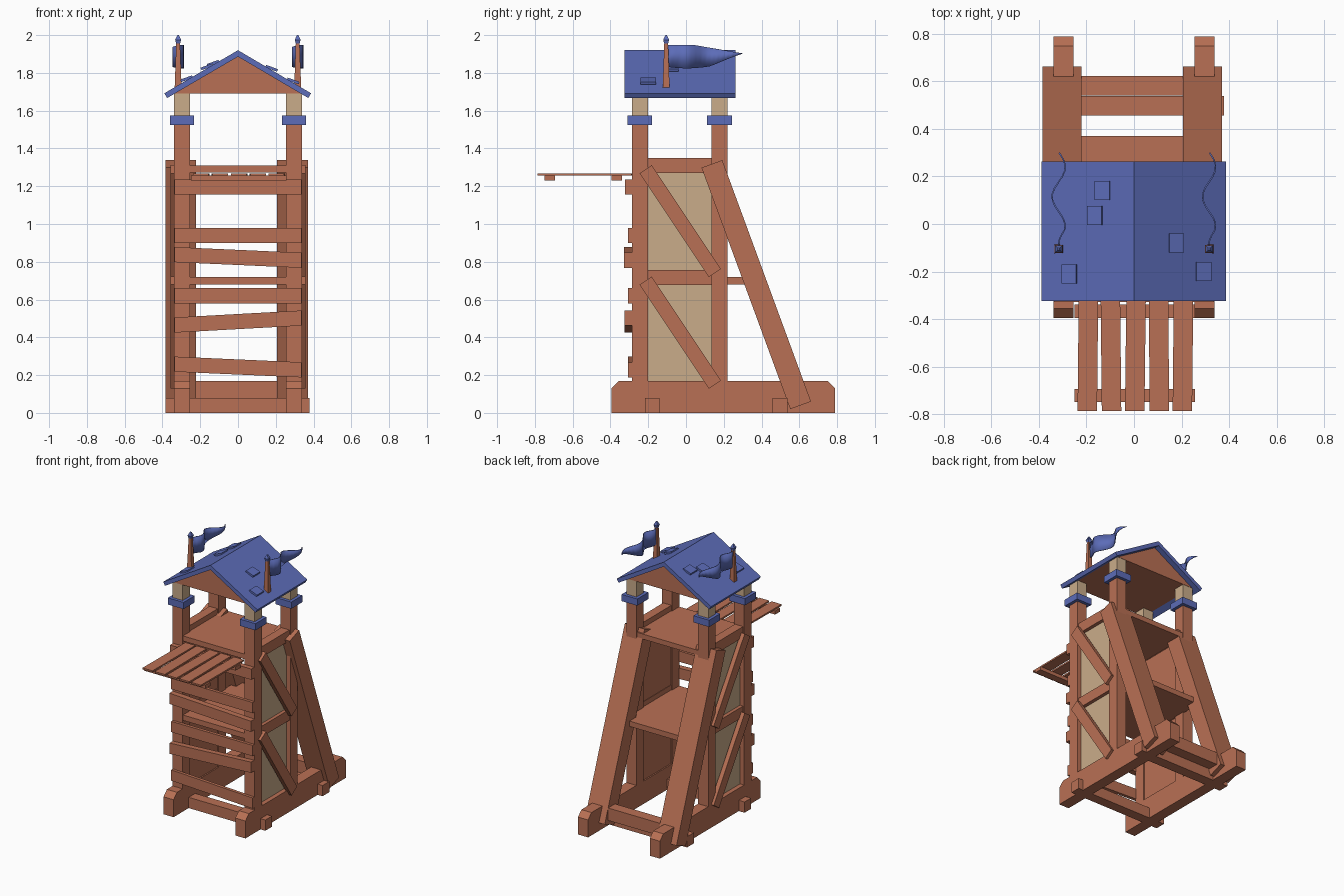
import bpy, bmesh, math
from mathutils import Matrix, Vector

if "Cube" in bpy.data.objects:
    bpy.data.objects.remove(bpy.data.objects["Cube"])


def material(name, rgb):
    m = bpy.data.materials.new(name)
    m.diffuse_color = (*rgb, 1)
    m.use_nodes = True
    m.node_tree.nodes["Principled BSDF"].inputs["Base Color"].default_value = m.diffuse_color
    return m


WOOD = material("red brown wood", (0.485, 0.162, 0.089))
BLUE = material("blue paint", (0.107, 0.150, 0.479))
TAN = material("pale tan wood", (0.591, 0.413, 0.254))


def finish(name, bm, mat):
    bmesh.ops.recalc_face_normals(bm, faces=bm.faces)
    me = bpy.data.meshes.new(name)
    bm.to_mesh(me)
    bm.free()
    me.materials.append(mat)
    ob = bpy.data.objects.new(name, me)
    bpy.context.collection.objects.link(ob)
    return ob


def prism(name, pts, axis, lo, hi, mat=WOOD):
    """Extrude a profile along x (pts are y,z) or along y (pts are x,z)."""
    bm = bmesh.new()
    place = (lambda p, t: (t, p[0], p[1])) if axis == "x" else (lambda p, t: (p[0], t, p[1]))
    a = [bm.verts.new(place(p, lo)) for p in pts]
    b = [bm.verts.new(place(p, hi)) for p in pts]
    bm.faces.new(a)
    bm.faces.new(b)
    n = len(pts)
    for i in range(n):
        bm.faces.new((a[i], a[(i + 1) % n], b[(i + 1) % n], b[i]))
    return finish(name, bm, mat)


def box(name, x, y, z, mat=WOOD):
    return prism(name, [(y[0], z[0]), (y[1], z[0]), (y[1], z[1]), (y[0], z[1])], "x", x[0], x[1], mat)


def slanted(name, p, q, width, x):
    """A beam between two (y, z) points, spanning x."""
    p, q = Vector(p), Vector(q)
    d = (q - p).normalized() * width / 2
    n = Vector((-d.y, d.x))
    return prism(name, [p + n, p - n, q - n, q + n], "x", x[0], x[1])


def span(s, a, b):
    return tuple(sorted((s * a, s * b)))


# Parts on both sides
for s, side in ((-1, "left"), (1, "right")):
    px = span(s, 0.255, 0.338)
    # ground skid with clipped ends
    prism(side + "_skid", [(-0.395, 0), (0.79, 0), (0.79, 0.13), (0.75, 0.17),
                           (-0.355, 0.17), (-0.395, 0.13)], "x", *px)
    # corner posts: wood, blue collar, pale top
    for y0, end in ((-0.287, "front"), (0.135, "rear")):
        y1 = y0 + 0.085
        box(f"{side}_{end}_post", px, (y0, y1), (0.1, 1.53))
        box(f"{side}_{end}_collar", span(s, 0.232, 0.361), (y0 - 0.023, y1 + 0.023), (1.525, 1.575), BLUE)
        box(f"{side}_{end}_post_top", px, (y0, y1), (1.575, 1.71), TAN)
    # side wall with pale outer panel
    box(side + "_wall", span(s, 0.265, 0.297), (-0.205, 0.14), (0.1, 1.28))
    box(side + "_panel", span(s, 0.297, 0.304), (-0.205, 0.14), (0.16, 1.28), TAN)
    for z0, nm in ((0.677, "middle"), (1.27, "upper")):
        box(f"{side}_{nm}_rail", span(s, 0.262, 0.33), (-0.205, 0.14), (z0, z0 + 0.08))
    # diagonal boards on the outside
    for z, nm in ((1.29, "upper"), (0.70, "lower")):
        slanted(f"{side}_{nm}_diagonal", (-0.213, z), (0.153, z - 0.55), 0.077, span(s, 0.325, 0.358))
    # long rear brace
    slanted(side + "_rear_brace", (0.137, 1.318), (0.607, 0.04), 0.117,
            (-0.385, -0.222) if s < 0 else (0.207, 0.37))

# Base cross beams and floors
box("front_cross_beam", (-0.385, 0.378), (-0.217, -0.14), (0, 0.08))
box("rear_cross_beam", (-0.385, 0.378), (0.457, 0.538), (0, 0.08))
box("back_sill", (-0.26, 0.26), (0.541, 0.622), (0.075, 0.168))
box("middle_floor", (-0.265, 0.265), (-0.285, 0.37), (0.68, 0.72))
box("upper_floor", (-0.30, 0.30), (-0.285, 0.215), (1.272, 1.31))

# Crooked planks across the front: left z, right z, front y
planks = [(1.155, 1.155, -0.323), (0.90, 0.90, -0.308), (0.798, 0.768, -0.328),
          (0.58, 0.58, -0.308), (0.425, 0.462, -0.326), (0.218, 0.188, -0.308)]
for i, (l, r, y) in enumerate(planks):
    prism(f"front_plank_{i + 1}", [(-0.336, l), (0.336, r), (0.336, r + 0.08), (-0.336, l + 0.08)],
          "y", y, -0.284)

# Boarding platform
for i, x in enumerate((-0.194, -0.097, 0.006, 0.105, 0.206)):
    ob = box(f"platform_board_{i + 1}", (-0.041, 0.041), (-0.25, 0.25), (-0.006, 0.006))
    ob.matrix_world = Matrix.Translation((x, -0.537, 1.262)) @ Matrix.Rotation((-0.01, 0.01, -0.012, 0.008, -0.01)[i], 4, "Z")
for y, nm in ((-0.75, "outer"), (-0.395, "inner")):
    box(f"platform_{nm}_batten", (-0.25, 0.257), (y, y + 0.056), (1.23, 1.257))

# Gabled roof over a wooden attic block
prism("roof_gable", [(-0.34, 1.692), (0.34, 1.692), (0, 1.893)], "y", -0.29, 0.222)
prism("roof", [(-0.39, 1.692), (0, 1.92), (0.387, 1.692), (0.372, 1.667), (0, 1.886), (-0.375, 1.667)],
      "y", -0.325, 0.263, BLUE)

# Loose shingles, lower edge lifted
for i, (x, y) in enumerate(((-0.132, 0.14), (-0.165, 0.035), (-0.272, -0.21), (0.178, -0.08), (0.292, -0.2))):
    s = 1 if x > 0 else -1
    ob = box(f"shingle_{i + 1}", (-0.033, 0.033), (-0.04, 0.04), (-0.007, 0.007), BLUE)
    z = 1.92 - abs(x) * 0.588 + 0.009
    ob.matrix_world = Matrix.Translation((x, y, z)) @ Matrix.Rotation(s * math.radians(20), 4, "Y")


def square_cone(name, x, y, z0, z1, w0, w1, mat):
    bm = bmesh.new()
    k = math.sqrt(0.5)
    bmesh.ops.create_cone(bm, cap_ends=True, segments=4, radius1=w0 * k, radius2=w1 * k, depth=z1 - z0,
                          matrix=Matrix.Translation((x, y, (z0 + z1) / 2)) @ Matrix.Rotation(math.pi / 4, 4, "Z"))
    return finish(name, bm, mat)


# Flag poles, finials and waving pennants
for x, side in ((-0.317, "left"), (0.316, "right")):
    y = -0.105
    square_cone(side + "_flag_pole", x, y, 1.70, 1.957, 0.038, 0.02, WOOD)
    square_cone(side + "_finial_base", x, y, 1.952, 1.975, 0.019, 0.031, BLUE)
    square_cone(side + "_finial_tip", x, y, 1.975, 2.0, 0.031, 0.008, BLUE)
    bm = bmesh.new()
    n, rows = 16, []
    for i in range(n + 1):
        t = i / n
        fy = -0.10 + 0.4 * t
        fx = x + 0.028 * min(1, t * 5) * math.cos((fy - 0.24) / 0.25 * 2 * math.pi)
        top = 1.948 - 0.045 * max(0, (t - 0.35) / 0.65)
        low = 1.832 - 0.008 * math.sin(t * 6) + 0.068 * max(0, (t - 0.55) / 0.45) ** 1.2
        rows.append((bm.verts.new((fx, fy, low)), bm.verts.new((fx, fy, top))))
    for a, b in zip(rows, rows[1:]):
        bm.faces.new((a[0], b[0], b[1], a[1])).smooth = True
    flag = finish(side + "_pennant", bm, BLUE)
    mod = flag.modifiers.new("thickness", "SOLIDIFY")
    mod.thickness, mod.offset = 0.006, 0
